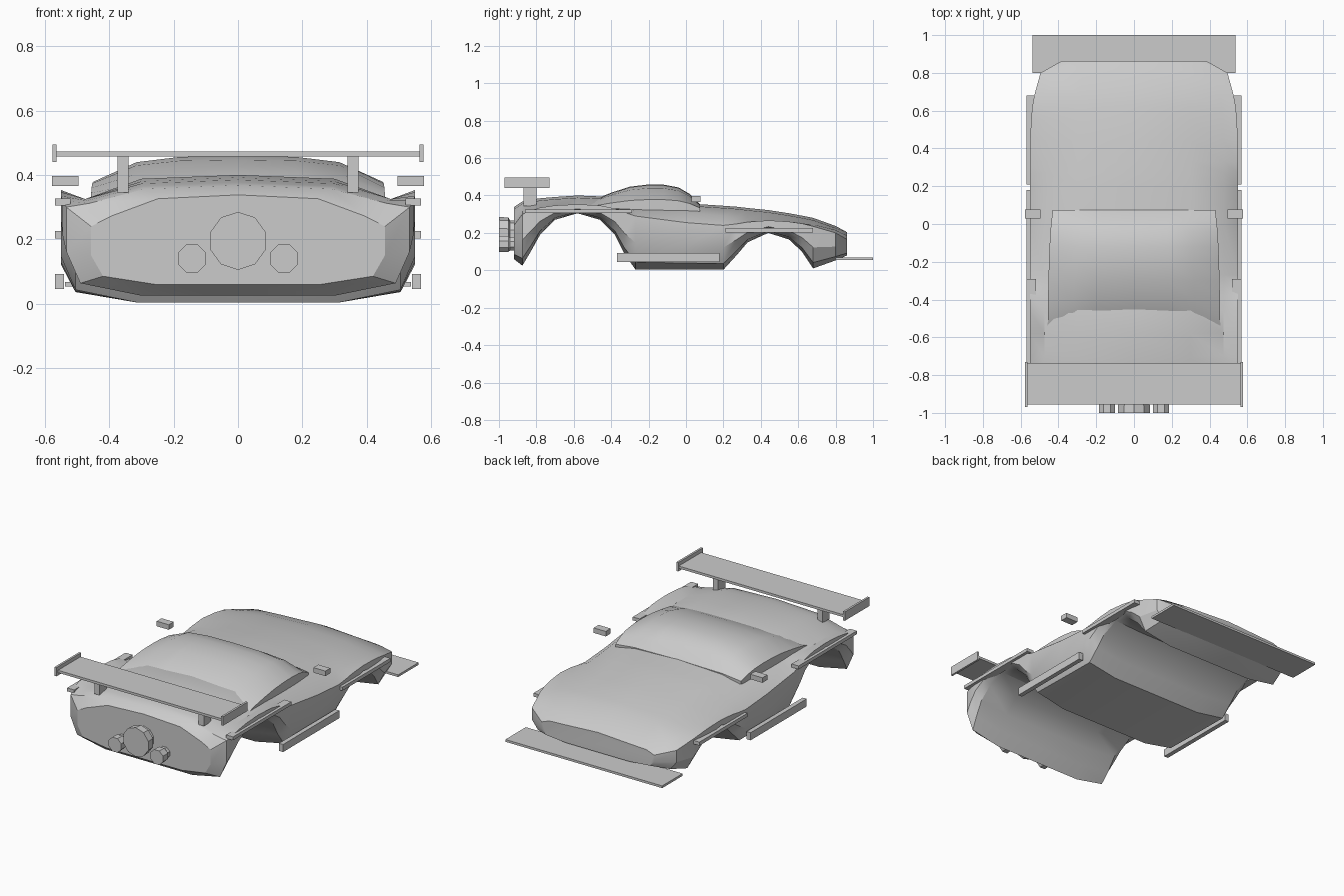
import bpy, bmesh, math

if "Cube" in bpy.data.objects:
    bpy.data.objects.remove(bpy.data.objects["Cube"])


def finish(name, bm, smooth=True):
    bmesh.ops.recalc_face_normals(bm, faces=bm.faces)
    me = bpy.data.meshes.new(name)
    bm.to_mesh(me)
    bm.free()
    ob = bpy.data.objects.new(name, me)
    bpy.context.collection.objects.link(ob)
    bpy.ops.object.select_all(action='DESELECT')
    ob.select_set(True)
    bpy.context.view_layer.objects.active = ob
    if smooth:
        bpy.ops.object.shade_smooth_by_angle(angle=math.radians(30))
    return ob


def loft(name, sections):
    """Sections are (y, half profile from bottom centre to top centre)."""
    bm = bmesh.new()
    rings = []
    for y, half in sections:
        full = half + [(-x, z) for x, z in half[-2:0:-1]]
        rings.append([bm.verts.new((x, y, z)) for x, z in full])
    n = len(rings[0])
    for a, b in zip(rings, rings[1:]):
        for i in range(n):
            j = (i + 1) % n
            bm.faces.new((a[i], a[j], b[j], b[i]))
    bm.faces.new(rings[0])
    bm.faces.new(rings[-1])
    return finish(name, bm)


def box(name, x, y, z):
    bm = bmesh.new()
    bmesh.ops.create_cube(bm, size=1)
    for v in bm.verts:
        v.co = [(r[0] + r[1]) / 2 + c * (r[1] - r[0]) for c, r in zip(v.co, (x, y, z))]
    return finish(name, bm, False)


def pair(name, x, y, z):
    box(name + "_right", x, y, z)
    box(name + "_left", (-x[1], -x[0]), y, z)


def pipe(name, x, z, r_out, r_in, sides):
    bm = bmesh.new()
    rings = []
    for y, r in ((-1.0, r_out), (-0.95, r_out * 0.97), (-0.94, r_in), (-0.90, r_in)):
        rings.append([bm.verts.new((x + r * math.cos((i + 0.5) * math.tau / sides), y,
                                    z + r * math.sin((i + 0.5) * math.tau / sides)))
                      for i in range(sides)])
    for a, b in zip(rings, rings[1:]):
        for i in range(sides):
            j = (i + 1) % sides
            bm.faces.new((a[i], a[j], b[j], b[i]))
    bm.faces.new(rings[0])
    bm.faces.new(rings[-1])
    finish(name, bm)


# Body shell: y, width factor, underside, shoulder, groove and top heights
BODY = [
    (-.92, .83, .06, .24, .272, .338), (-.875, .97, .025, .30, .312, .368),
    (-.83, .99, .10, .32, .32, .377), (-.78, 1, .19, .335, .325, .385),
    (-.70, 1, .27, .347, .325, .392), (-.58, 1, .305, .353, .325, .40),
    (-.46, 1, .27, .347, .325, .395), (-.38, 1, .19, .33, .325, .385),
    (-.33, 1, .09, .31, .322, .38), (-.27, 1, .003, .29, .32, .375),
    (0, 1, .003, .255, .312, .358), (.20, 1, .003, .24, .29, .345),
    (.27, 1, .08, .248, .282, .34), (.33, 1, .15, .258, .275, .333),
    (.44, 1, .20, .267, .267, .322), (.55, .99, .165, .26, .26, .305),
    (.62, .98, .10, .25, .253, .292), (.68, .96, .01, .235, .245, .28),
    (.80, .90, .053, .20, .215, .237), (.862, .70, .08, .165, .185, .203)]
sections = []
for y, w, zb, zs, zg, zt in BODY:
    h = zs - zb
    sections.append((y, [(0, zb), (.31 * w, zb), (.505 * w, zb + .14 * h), (.55 * w, zb + .5 * h),
                         (.55 * w, zs), (.475 * w, zg), (.30 * w, zt - .012), (0, zt)]))
loft("car_body", sections)

# Cabin: y, half width, top height
CABIN = [(-.54, .457, .345), (-.49, .456, .378), (-.40, .455, .415), (-.30, .453, .447),
         (-.20, .45, .459), (-.12, .447, .458), (-.04, .443, .443), (.02, .437, .408),
         (.075, .43, .352)]
loft("cabin", [(y, [(0, .315), (w, .315), (w, .32 + .42 * (t - .32)), (.7 * w, .32 + .86 * (t - .32)),
                    (.4 * w, t - .003), (0, t)]) for y, w, t in CABIN])

# Rear wing
box("wing_blade", (-.567, .567), (-.955, -.735), (.457, .472))
pair("wing_endplate", (.564, .577), (-.97, -.73), (.44, .495))
pair("wing_strut", (.34, .375), (-.87, -.80), (.345, .46))

# Aero add-ons and mirrors
box("front_splitter", (-.537, .537), (.80, 1.0), (.054, .068))
pair("side_skirt", (.54, .568), (-.37, .18), (.045, .092))
pair("rear_fender_strip", (.52, .568), (-.86, -.29), (.305, .326))
pair("front_fender_strip", (.52, .568), (.21, .68), (.203, .225))
pair("side_mirror", (.495, .578), (.03, .078), (.365, .396))

# Exhausts
pipe("exhaust_centre", 0, .195, .09, .07, 10)
for side, s in (("right", 1), ("left", -1)):
    pipe("exhaust_" + side, s * .143, .14, .047, .037, 8)
